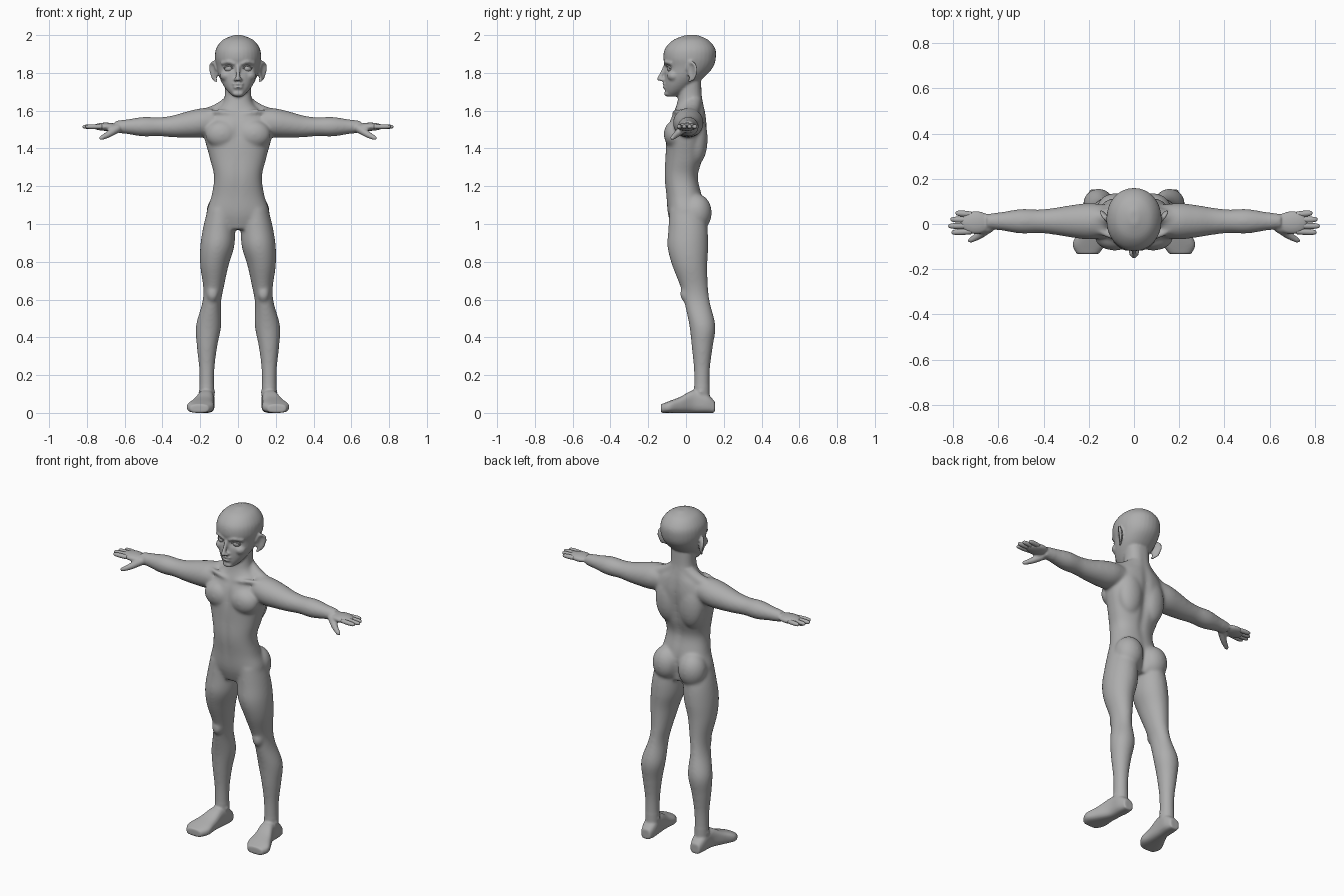
import bpy
import bmesh
import math
from mathutils import Vector, Matrix

if "Cube" in bpy.data.objects:
    bpy.data.objects.remove(bpy.data.objects["Cube"])

skin = bpy.data.materials.new("plain grey")
skin.use_nodes = True
grey = (.42, .42, .42, 1)
skin.diffuse_color = grey
skin.node_tree.nodes["Principled BSDF"].inputs["Base Color"].default_value = grey


def make_object(name, bm):
    mesh = bpy.data.meshes.new(name)
    bmesh.ops.recalc_face_normals(bm, faces=bm.faces)
    bm.to_mesh(mesh)
    bm.free()
    mesh.materials.append(skin)
    mesh.shade_smooth()
    obj = bpy.data.objects.new(name, mesh)
    bpy.context.collection.objects.link(obj)
    return obj


def spline(rows, steps=6):
    """Smooth interpolation through rows of numbers."""
    rows = [Vector(row) for row in rows]
    last = len(rows) - 1
    out = []
    for i in range(last):
        start, end = rows[i], rows[i + 1]
        leave = (end - rows[max(i - 1, 0)]) / 2
        arrive = (rows[min(i + 2, last)] - start) / 2
        for k in range(steps):
            t = k / steps
            ease = t * t * (3 - 2 * t)
            out.append(start.lerp(end, ease) + leave * t * (1 - t) ** 2
                       - arrive * t * t * (1 - t))
    return out + [rows[-1]]


def loft(bm, rows, axis, power=2, sides=32):
    """Rows are (position on axis, two centre values, two radii)."""
    others = [i for i in range(3) if i != axis]
    rings = []
    for position, *centre, first, second in spline(rows):
        ring = []
        for k in range(sides):
            angle = math.tau * k / sides
            directions = (math.cos(angle), math.sin(angle))
            co = Vector()
            co[axis] = position
            for i, mid, radius, d in zip(others, centre, (first, second), directions):
                co[i] = mid + radius * math.copysign(abs(d) ** (2 / power), d)
            ring.append(bm.verts.new(co))
        rings.append(ring)
    for lower, upper in zip(rings, rings[1:]):
        for k in range(sides):
            n = (k + 1) % sides
            bm.faces.new((lower[k], lower[n], upper[n], upper[k]))
    bm.faces.new(rings[0])
    bm.faces.new(rings[-1])


def upright(bm, rows, power):
    """Central loft from rows of (height, half width, front, back)."""
    loft(bm, [(z, 0, (front + back) / 2, width, (back - front) / 2)
              for z, width, front, back in rows], 2, power)


def ball(bm, centre, radii, turn=0):
    matrix = (Matrix.Translation(centre) @ Matrix.Rotation(math.radians(turn), 4, "Z")
              @ Matrix.Diagonal((*radii, 1)))
    bmesh.ops.create_icosphere(bm, subdivisions=3, radius=1, matrix=matrix)


def strand(bm, points, thick, thin):
    """Tapering rounded strand through a few points."""
    path = spline(points, 10)
    for i, point in enumerate(path):
        radius = thick + (thin - thick) * i / (len(path) - 1)
        bmesh.ops.create_icosphere(bm, subdivisions=2, radius=radius,
                                   matrix=Matrix.Translation(point))


bm = bmesh.new()

# Torso and neck
upright(bm, [(.97, .1, -.07, .08), (1.05, .165, -.095, .1), (1.15, .14, -.105, .085),
             (1.25, .127, -.115, .065), (1.35, .15, -.11, .09), (1.5, .185, -.1, .11),
             (1.58, .15, -.07, .105), (1.63, .088, -.05, .095), (1.68, .07, -.04, .085),
             (1.76, .07, -.035, .08)], 2.3)
ball(bm, (.085, -.06, 1.475), (.088, .058, .075))  # chest
ball(bm, (.075, .055, 1.45), (.08, .06, .14))      # upper back
ball(bm, (.085, .057, 1.06), (.083, .08, .1))      # buttock
strand(bm, [(.03, .045, 1.65), (.11, .035, 1.6), (.2, .02, 1.57)], .04, .036)   # neck muscle
strand(bm, [(.02, -.06, 1.58), (.1, -.055, 1.595), (.19, -.01, 1.59)], .013, .014)  # collarbone

# Arm drops a little from the shoulder, then runs level
loft(bm, [(x, .012, max(1.515, 1.56 - x / 8), radius * 1.05, radius) for x, radius in (
    (.13, .07), (.2, .077), (.28, .068), (.35, .057), (.42, .05), (.5, .052),
    (.58, .04), (.65, .03))], 0)

# Palm and thumb
ball(bm, (.7, .006, 1.515), (.07, .052, .022))
strand(bm, [(.64, -.015, 1.505), (.685, -.05, 1.475), (.725, -.073, 1.455)], .024, .012)

# Leg, deeper than wide from the knee up
loft(bm, [(z, x, y, radius, radius + (.018 if z > .5 else .002)) for z, x, y, radius in (
    (1.08, .09, 0, .07), (.98, .1, .01, .085), (.88, .11, .01, .09), (.78, .125, .02, .075),
    (.66, .13, .045, .054), (.58, .14, .06, .05), (.46, .156, .087, .067),
    (.35, .164, .086, .054), (.22, .165, .084, .04), (.06, .165, .084, .04))], 2)
ball(bm, (.135, 0, .63), (.032, .032, .045))  # kneecap
ball(bm, (.165, .08, .11), (.044, .03, .03))  # ankle

# Foot, resting on the ground from heel to toe
loft(bm, [(y, x, top / 2, width, top / 2) for y, x, top, width in (
    (.153, .165, .06, .03), (.11, .165, .1, .042), (.04, .17, .12, .043),
    (-.03, .187, .085, .058), (-.09, .2, .062, .072), (-.133, .205, .045, .048))], 1, 2.8)

# Head
upright(bm, [(1.675, .024, -.1, -.05), (1.7, .052, -.11, 0), (1.735, .078, -.113, .045),
             (1.78, .1, -.113, .1), (1.83, .113, -.11, .143), (1.88, .122, -.12, .158),
             (1.93, .115, -.11, .154), (1.975, .08, -.066, .117), (2, .02, 0, .06)], 2.1)
strand(bm, [(0, -.112, 1.835), (0, -.126, 1.8), (0, -.143, 1.768)], .01, .012)  # nose
ball(bm, (.013, -.125, 1.764), (.011, .016, .009))  # nostril
ball(bm, (0, -.112, 1.74), (.03, .014, .008))       # upper lip
ball(bm, (0, -.111, 1.724), (.026, .014, .009))     # lower lip
ball(bm, (0, -.1, 1.69), (.03, .016, .015))         # chin
ball(bm, (.06, -.065, 1.785), (.035, .035, .03))    # cheek
strand(bm, [(.02, -.11, 1.848), (.05, -.106, 1.858), (.085, -.08, 1.85)], .01, .008)  # brow

# Ear and its rim
ball(bm, (.126, .033, 1.805), (.01, .03, .05), -38)
strand(bm, [(.115, .008, 1.82), (.13, .025, 1.855), (.146, .05, 1.835),
            (.138, .048, 1.79), (.116, .018, 1.757)], .008, .009)

# Fuse all the parts into one skin
body = make_object("body", bm)
mirror = body.modifiers.new("Mirror", "MIRROR")
mirror.use_mirror_merge = False
remesh = body.modifiers.new("Fuse", "REMESH")
remesh.mode = "VOXEL"
remesh.voxel_size = .0065
fused = bpy.data.meshes.new_from_object(body.evaluated_get(bpy.context.evaluated_depsgraph_get()))
body.modifiers.clear()
body.data = fused
fused.materials.clear()
fused.materials.append(skin)

# Soft hollows: centre, spread, push
hollows = [
    ((0, .1, 1.4), (.02, .08, .2), (0, -.014, 0)),               # spine
    ((0, .12, 1.03), (.013, .08, .07), (0, -.03, 0)),            # between buttocks
    ((0, -.11, 1.5), (.014, .05, .07), (0, .01, 0)),             # breastbone
    ((0, -.11, 1.25), (.014, .05, .12), (0, .006, 0)),           # belly line
    ((.048, -.1, 1.825), (.024, .04, .015), (0, .013, 0)),       # eye socket
    ((0, -.125, 1.732), (.026, .03, .004), (0, .008, 0)),        # mouth
    ((.138, .025, 1.808), (.02, .014, .03), (-.007, .004, 0)),   # ear bowl
]
for v in fused.vertices:
    side = math.copysign(1, v.co.x)
    point = Vector((abs(v.co.x), v.co.y, v.co.z))
    for centre, spread, push in hollows:
        distance = sum(((a - b) / s) ** 2 for a, b, s in zip(point, centre, spread))
        v.co += Vector((push[0] * side, push[1], push[2])) * math.exp(-distance)

# Blend muscles strongly, face, hands and feet lightly
soft = body.vertex_groups.new(name="soft")
soft.add([v.index for v in fused.vertices
          if .14 < v.co.z < 1.66 and abs(v.co.x) < .6], 1, "REPLACE")
for name, group, count in (("Blend", "soft", 22), ("Polish", "", 4)):
    smooth = body.modifiers.new(name, "SMOOTH")
    smooth.factor = .5
    smooth.iterations = count
    smooth.vertex_group = group
fused.shade_smooth()

# Fingers, eyes and lids on each side
for label, side in (("left", 1), ("right", -1)):
    bm = bmesh.new()
    for y, tip in ((.043, .79), (.018, .813), (-.008, .823), (-.033, .808)):
        loft(bm, [(side * (.72 + (tip - .72) * t), y * (1 + t / 8), 1.515,
                   .0135 * taper, .0125 * taper)
                  for t, taper in ((0, .9), (.4, 1), (.75, .92), (.94, .65), (1, .15))],
             0, sides=16)
    make_object(label + "_fingers", bm)

    bm = bmesh.new()
    ball(bm, (side * .048, -.077, 1.824), (.025, .024, .021))
    make_object(label + "_eye", bm)

    bm = bmesh.new()
    strand(bm, [(side * x, y, z) for x, y, z in (
        (.024, -.097, 1.821), (.045, -.1, 1.839), (.073, -.084, 1.825))], .004, .004)
    make_object(label + "_upper_eyelid", bm)
